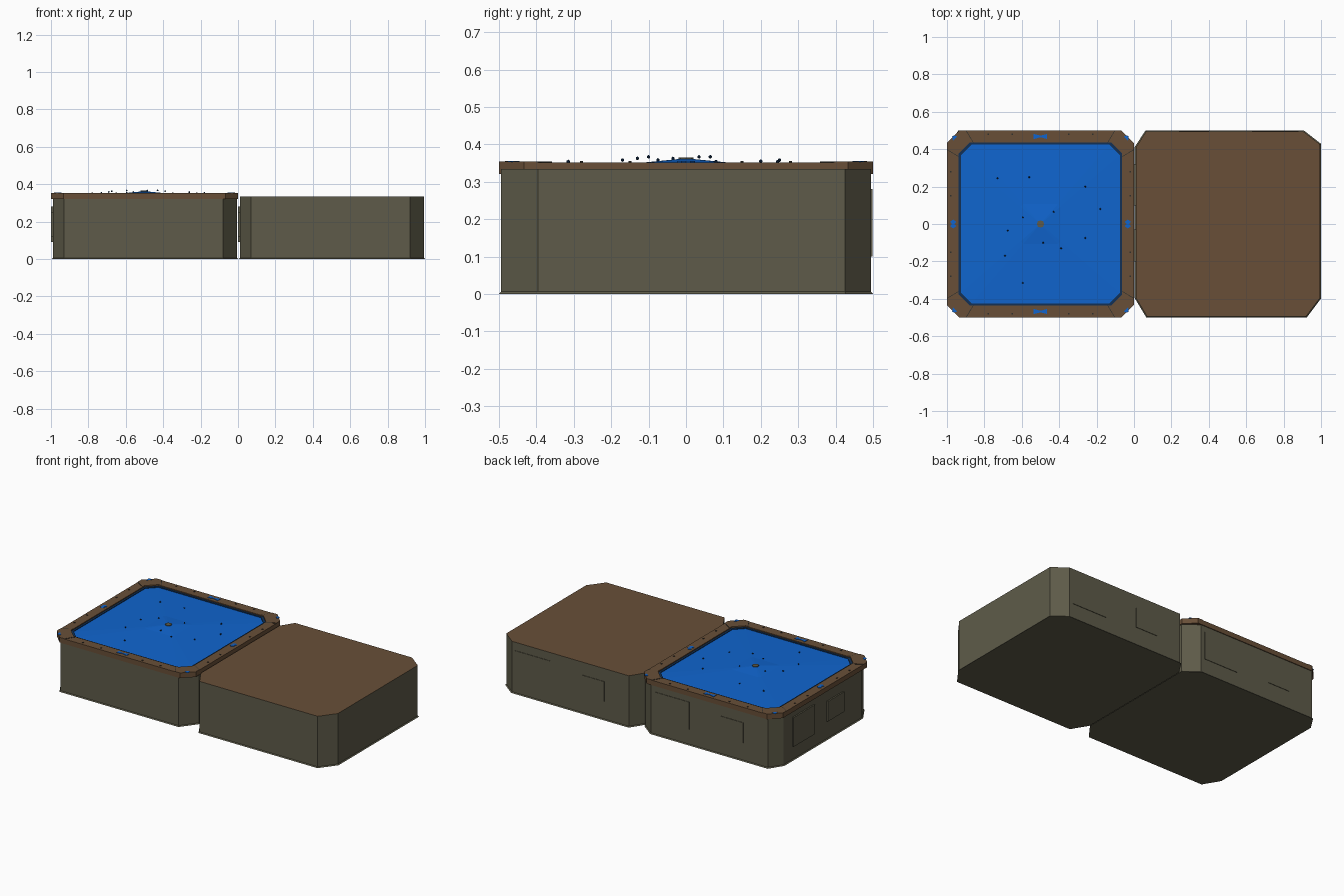
import bpy, bmesh, math
from mathutils import Vector

cube = bpy.data.objects.get("Cube")
if cube:
    bpy.data.objects.remove(cube, do_unlink=True)


def material(name, rgb):
    m = bpy.data.materials.new(name)
    m.use_nodes = True
    m.diffuse_color = (*rgb, 1)
    m.node_tree.nodes["Principled BSDF"].inputs["Base Color"].default_value = (*rgb, 1)
    return m


OLIVE = material("olive stone", (0.112, 0.105, 0.067))
BROWN = material("brown earth", (0.14, 0.078, 0.039))
BLUE = material("water blue", (0.005, 0.13, 0.62))
NAVY = material("dark navy", (0.006, 0.03, 0.09))
DARK = material("dark metal", (0.03, 0.03, 0.025))
CX = -0.5  # centre of the pool block


def finish(name, bm, *mats):
    bmesh.ops.recalc_face_normals(bm, faces=bm.faces)
    me = bpy.data.meshes.new(name)
    bm.to_mesh(me)
    bm.free()
    for m in mats:
        me.materials.append(m)
    ob = bpy.data.objects.new(name, me)
    bpy.context.collection.objects.link(ob)
    return ob


def add_prism(bm, pts, z0, z1):
    low = [bm.verts.new((x, y, z0)) for x, y in pts]
    high = [bm.verts.new((x, y, z1)) for x, y in pts]
    n = len(pts)
    bm.faces.new(low)
    bm.faces.new(high)
    for i in range(n):
        j = (i + 1) % n
        bm.faces.new((low[i], low[j], high[j], high[i]))


def add_box(bm, lo, hi):
    add_prism(bm, [(lo[0], lo[1]), (hi[0], lo[1]), (hi[0], hi[1]), (lo[0], hi[1])], lo[2], hi[2])


def octagon(hx, hy, c):
    return [(CX + x, y) for x, y in (
        (hx - c, -hy), (hx, c - hy), (hx, hy - c), (hx - c, hy),
        (c - hx, hy), (-hx, hy - c), (-hx, c - hy), (c - hx, -hy))]


def ring(name, outer, inner, z0, z1, mat):
    bm = bmesh.new()
    loops = [[bm.verts.new((x, y, z)) for x, y in pts]
             for pts, z in ((outer, z0), (outer, z1), (inner, z1), (inner, z0))]
    n = len(outer)
    for a in range(4):
        p, q = loops[a], loops[(a + 1) % 4]
        for i in range(n):
            j = (i + 1) % n
            bm.faces.new((p[i], p[j], q[j], q[i]))
    return finish(name, bm, mat)


# Stone blocks with uneven cut corners
outline = [(0.07, -0.495), (0.92, -0.495), (0.995, -0.395), (0.995, 0.425),
           (0.905, 0.495), (0.065, 0.495), (0.01, 0.41), (0.01, -0.395)]
for name, dx in (("ground_block", 0), ("pool_block", -1)):
    bm = bmesh.new()
    add_prism(bm, [(x + dx, y) for x, y in outline], 0, 0.334)
    bm.normal_update()
    edges = [e for e in bm.edges if max(v.co.z for v in e.verts) < 0.1]
    bmesh.ops.bevel(bm, geom=edges, offset=0.006, segments=1, affect='EDGES')
    bmesh.ops.recalc_face_normals(bm, faces=bm.faces)
    for f in bm.faces:
        f.material_index = int(f.normal.z > 0.9)
    finish(name, bm, OLIVE, BROWN)

    # Raised stone panels on the back and outer side
    bm = bmesh.new()
    for a, b, z0, z1 in ((0.63, 0.88, 0.10, 0.28), (0.24, 0.40, 0.12, 0.25)):
        add_box(bm, (a + dx, 0.49, z0), (b + dx, 0.498, z1))
    for a, b, z0, z1 in ((0.10, 0.32, 0.09, 0.28), (-0.20, -0.03, 0.12, 0.25)):
        add_box(bm, (0.001 + dx, a, z0), (0.015 + dx, b, z1))
    finish(name + "_panels", bm, OLIVE)

# Rim and dark liner around the water
outer = octagon(0.5, 0.5, 0.067)
inner = octagon(0.437, 0.437, 0.06)
water_edge = octagon(0.424, 0.424, 0.056)
ring("pool_rim", outer, inner, 0.32, 0.352, BROWN)
ring("pool_liner", inner, water_edge, 0.33, 0.346, NAVY)

# Corner caps, thin seams, nails and blue inlays on the rim
caps, seams, nails, inlays = (bmesh.new() for _ in range(4))
corner = [(0.5, 0.4), (0.5, 0.433), (0.433, 0.5), (0.4, 0.5),
          (0.362, 0.437), (0.377, 0.437), (0.437, 0.377), (0.437, 0.362)]
for sx in (-1, 1):
    for sy in (-1, 1):
        def place(pts):
            return [(CX + sx * x, sy * y) for x, y in pts]
        add_prism(caps, place(corner), 0.351, 0.354)
        add_prism(seams, place([(0.4, 0.5), (0.362, 0.437), (0.358, 0.437), (0.396, 0.5)]), 0.351, 0.3535)
        add_prism(seams, place([(0.5, 0.4), (0.437, 0.362), (0.437, 0.358), (0.5, 0.396)]), 0.351, 0.3535)
        add_prism(inlays, place([(0.445, 0.468), (0.468, 0.445), (0.472, 0.468), (0.462, 0.474)]), 0.353, 0.356)
        for d in (0.15, 0.28):
            for x, y in ((d, 0.48), (0.48, d)):
                px, py = CX + sx * x, sy * y
                add_box(nails, (px - 0.004, py - 0.004, 0.351), (px + 0.004, py + 0.004, 0.355))
for s in (-1, 1):
    y, x = s * 0.468, CX + s * 0.467
    for t in (-1, 1):
        add_prism(inlays, [(CX, y - 0.004), (CX + t * 0.036, y - 0.014),
                           (CX + t * 0.036, y + 0.014), (CX, y + 0.004)], 0.351, 0.355)
        add_prism(inlays, [(x - 0.007, 0), (x - 0.016, t * 0.012), (x, t * 0.024),
                           (x + 0.016, t * 0.012), (x + 0.007, 0)], 0.351, 0.355)
finish("rim_corner_caps", caps, BROWN)
finish("rim_seams", seams, DARK)
finish("rim_nails", nails, DARK)
finish("rim_inlays", inlays, BLUE)

# Water surface rising gently to the spout
bm = bmesh.new()
loops = [[bm.verts.new((CX + (x - CX) * s, y * s, z)) for x, y in water_edge]
         for s, z in ((1, 0.342), (0.25, 0.352), (0.04, 0.361))]
for p, q in zip(loops, loops[1:]):
    for i in range(8):
        j = (i + 1) % 8
        bm.faces.new((p[i], p[j], q[j], q[i]))
bm.faces.new(loops[-1])
finish("water", bm, BLUE)

# Spout in the middle
bm = bmesh.new()
add_prism(bm, [(CX + 0.02 * math.cos(i * math.pi / 4), 0.02 * math.sin(i * math.pi / 4))
               for i in range(8)], 0.35, 0.365)
finish("spout", bm, OLIVE)

# Drops thrown out around the spout
drops = [(-.73, .245), (-.56, .25), (-.26, .2), (-.18, .08), (-.595, .035), (-.43, .065),
         (-.675, -.035), (-.485, -.1), (-.39, -.13), (-.69, -.17), (-.26, -.075), (-.595, -.315)]
bm = bmesh.new()
for x, y in drops:
    r = math.hypot(x - CX, y)
    made = bmesh.ops.create_icosphere(bm, subdivisions=1, radius=0.005)
    bmesh.ops.translate(bm, verts=made["verts"], vec=Vector((x, y, 0.372 - 0.055 * r)))
finish("water_drops", bm, NAVY)
